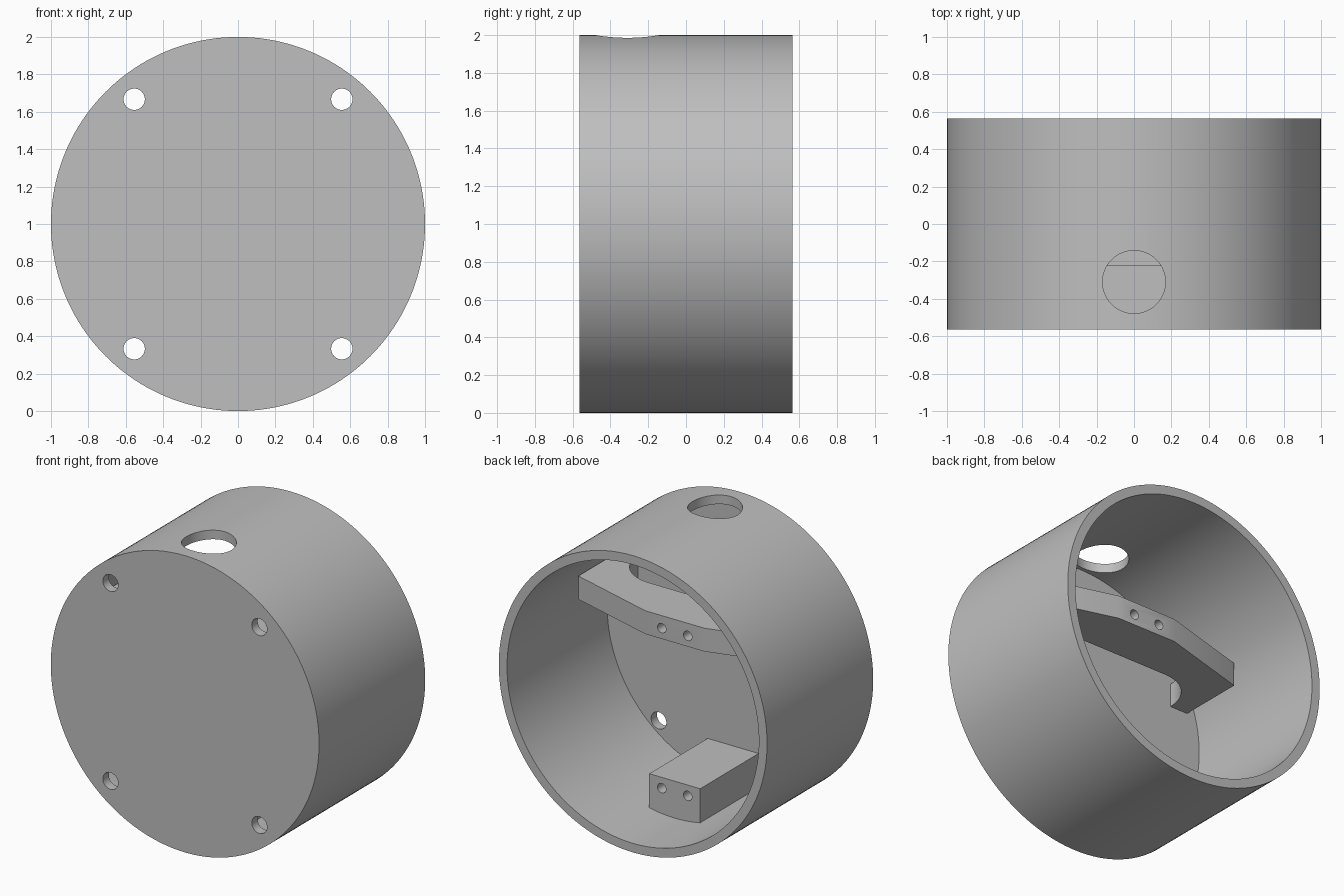
import bpy, bmesh, math
from mathutils import Matrix, Vector

cube = bpy.data.objects.get("Cube")
if cube:
    bpy.data.objects.remove(cube, do_unlink=True)

HALF = 0.565          # half depth of the housing
FLOOR = -0.502        # inner side of the closed front
CENTRE = 1.0          # height of the housing axis

grey = bpy.data.materials.new("plain grey")
grey.use_nodes = True
colour = (0.52, 0.52, 0.52, 1)
grey.diffuse_color = colour
grey.node_tree.nodes["Principled BSDF"].inputs["Base Color"].default_value = colour


def finish(name, bm):
    bmesh.ops.recalc_face_normals(bm, faces=bm.faces)
    mesh = bpy.data.meshes.new(name)
    bm.to_mesh(mesh)
    bm.free()
    mesh.materials.append(grey)
    obj = bpy.data.objects.new(name, mesh)
    bpy.context.collection.objects.link(obj)
    return obj


def rod(name, radius, start, end, sides=48):
    """Solid cylinder between two points."""
    start, end = Vector(start), Vector(end)
    axis = end - start
    turn = axis.to_track_quat('Z', 'Y').to_matrix().to_4x4()
    bm = bmesh.new()
    bmesh.ops.create_cone(bm, cap_ends=True, segments=sides, radius1=radius,
                          radius2=radius, depth=axis.length,
                          matrix=Matrix.Translation((start + end) / 2) @ turn)
    return finish(name, bm)


def prism(name, outline, bottom, top):
    """Extrude an outline in x and y between two heights."""
    bm = bmesh.new()
    face = bm.faces.new([bm.verts.new((x, y, bottom)) for x, y in outline])
    grown = bmesh.ops.extrude_face_region(bm, geom=[face])["geom"]
    verts = [g for g in grown if isinstance(g, bmesh.types.BMVert)]
    bmesh.ops.translate(bm, verts=verts, vec=(0, 0, top - bottom))
    return finish(name, bm)


def cut(obj, cutters):
    for cutter in cutters:
        cutter.hide_render = True
        mod = obj.modifiers.new("cut", 'BOOLEAN')
        mod.operation = 'DIFFERENCE'
        mod.solver = 'EXACT'
        mod.object = cutter
        bpy.context.view_layer.objects.active = obj
        bpy.ops.object.modifier_apply(modifier=mod.name)
        bpy.data.objects.remove(cutter, do_unlink=True)


def smooth(obj):
    bpy.ops.object.select_all(action='DESELECT')
    obj.select_set(True)
    bpy.context.view_layer.objects.active = obj
    bpy.ops.object.shade_smooth_by_angle(angle=math.radians(25))


def screw_holes(height, back):
    return [rod("screw_cutter", 0.032, (x, back - 0.2, height), (x, back + 0.1, height), 24)
            for x in (-0.097, 0.097)]


# Round housing: closed front, open back
housing = rod("housing", 1.0, (0, -HALF, CENTRE), (0, HALF, CENTRE), 160)
cutters = [rod("bore_cutter", 0.939, (0, FLOOR, CENTRE), (0, HALF + 0.2, CENTRE), 160),
           rod("cable_cutter", 0.168, (0, -0.31, 1.6), (0, -0.31, 2.2), 64)]
for x in (-0.555, 0.555):
    for z in (-0.667, 0.667):
        cutters.append(rod("bolt_cutter", 0.057, (x, -HALF - 0.1, CENTRE + z),
                           (x, FLOOR + 0.1, CENTRE + z), 32))
cut(housing, cutters)
smooth(housing)

# Upper bracket: angled back, legs to the front wall, rounded recess between them
BACK, ROOT, RADIUS = 0.12, FLOOR - 0.02, 0.275
half = [(0.22, BACK), (0.843, -0.057), (0.843, ROOT), (0.71, ROOT)]
for i in range(17):
    a = math.pi / 2 * i / 16
    half.append((0.435 + RADIUS * math.cos(a), -0.5 + RADIUS * math.sin(a)))
outline = half + [(-x, y) for x, y in reversed(half)]
upper = prism("upper_bracket", outline, 1.243, 1.4)
cut(upper, screw_holes(1.315, BACK))
smooth(upper)

# Lower mounting block, sunk into the wall
block = prism("lower_block", [(-0.19, ROOT), (0.19, ROOT), (0.19, BACK), (-0.19, BACK)],
              0.05, 0.31)
cut(block, screw_holes(0.237, BACK))
smooth(block)
